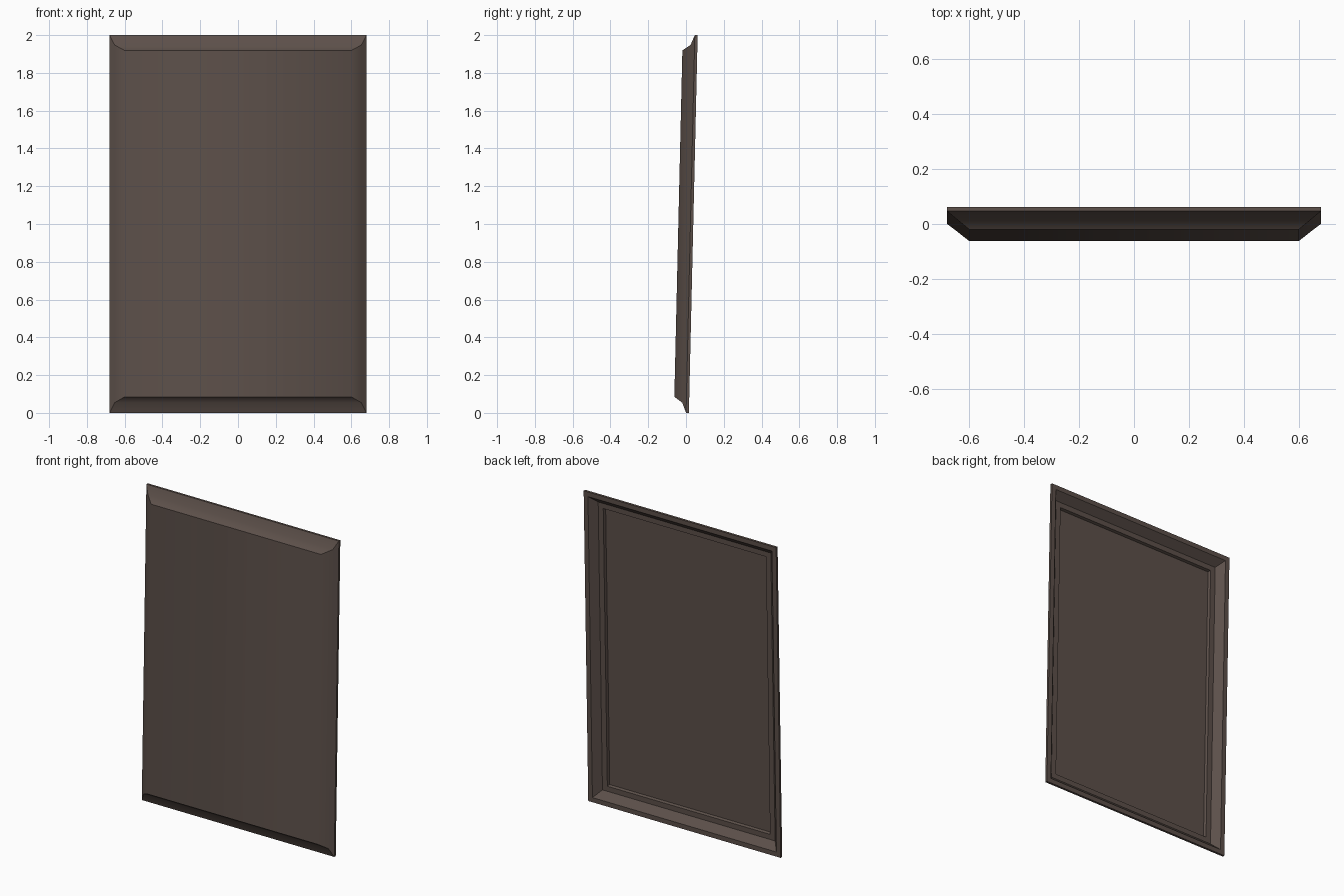
import bpy, bmesh, math
from mathutils import Matrix

cube = bpy.data.objects.get("Cube")
if cube:
    bpy.data.objects.remove(cube, do_unlink=True)

HALF_W, HALF_H = 0.68, 1.0
LEAN = 0.0232

# Rectangular rings from the front face, round the rim, into the back recess:
# (side inset, top/bottom inset, depth in front of the back plane)
RINGS = [
    (0.080, 0.083, 0.079),   # front face
    (0.027, 0.053, 0.0365),  # cove middle
    (0.0, 0.0, 0.015),       # rim front
    (0.0, 0.0, 0.0),         # rim back
    (0.030, 0.030, 0.0),     # flange inner edge
    (0.070, 0.072, 0.045),   # foot of sloped wall
    (0.105, 0.105, 0.045),   # ledge inner edge
    (0.111, 0.111, 0.061),   # recessed floor
]


def add_ring(bm, side, end, depth):
    w, h = HALF_W - side, HALF_H - end
    return [bm.verts.new((sx * w, -depth, sz * h))
            for sx, sz in ((-1, -1), (1, -1), (1, 1), (-1, 1))]


bm = bmesh.new()
loops = [add_ring(bm, *r) for r in RINGS]
bm.faces.new(loops[0])
bm.faces.new(loops[-1][::-1])
for a, b in zip(loops, loops[1:]):
    for i in range(4):
        j = (i + 1) % 4
        bm.faces.new((a[i], b[i], b[j], a[j]))
bmesh.ops.recalc_face_normals(bm, faces=bm.faces)

# Lean the panel slightly backwards and stand it on the ground
bm.transform(Matrix.Translation((0, 0.0385, 1.0)) @ Matrix.Rotation(-LEAN, 4, "X"))
mesh = bpy.data.meshes.new("door_panel")
bm.to_mesh(mesh)
bm.free()

# Dark brown finish
brown = bpy.data.materials.new("dark_brown")
brown.use_nodes = True
colour = (0.108, 0.080, 0.068, 1.0)
brown.diffuse_color = colour
brown.node_tree.nodes["Principled BSDF"].inputs["Base Color"].default_value = colour
mesh.materials.append(brown)

panel = bpy.data.objects.new("door_panel", mesh)
bpy.context.collection.objects.link(panel)
bpy.ops.object.select_all(action="DESELECT")
panel.select_set(True)
bpy.context.view_layer.objects.active = panel
bpy.ops.object.shade_smooth_by_angle(angle=math.radians(40))
